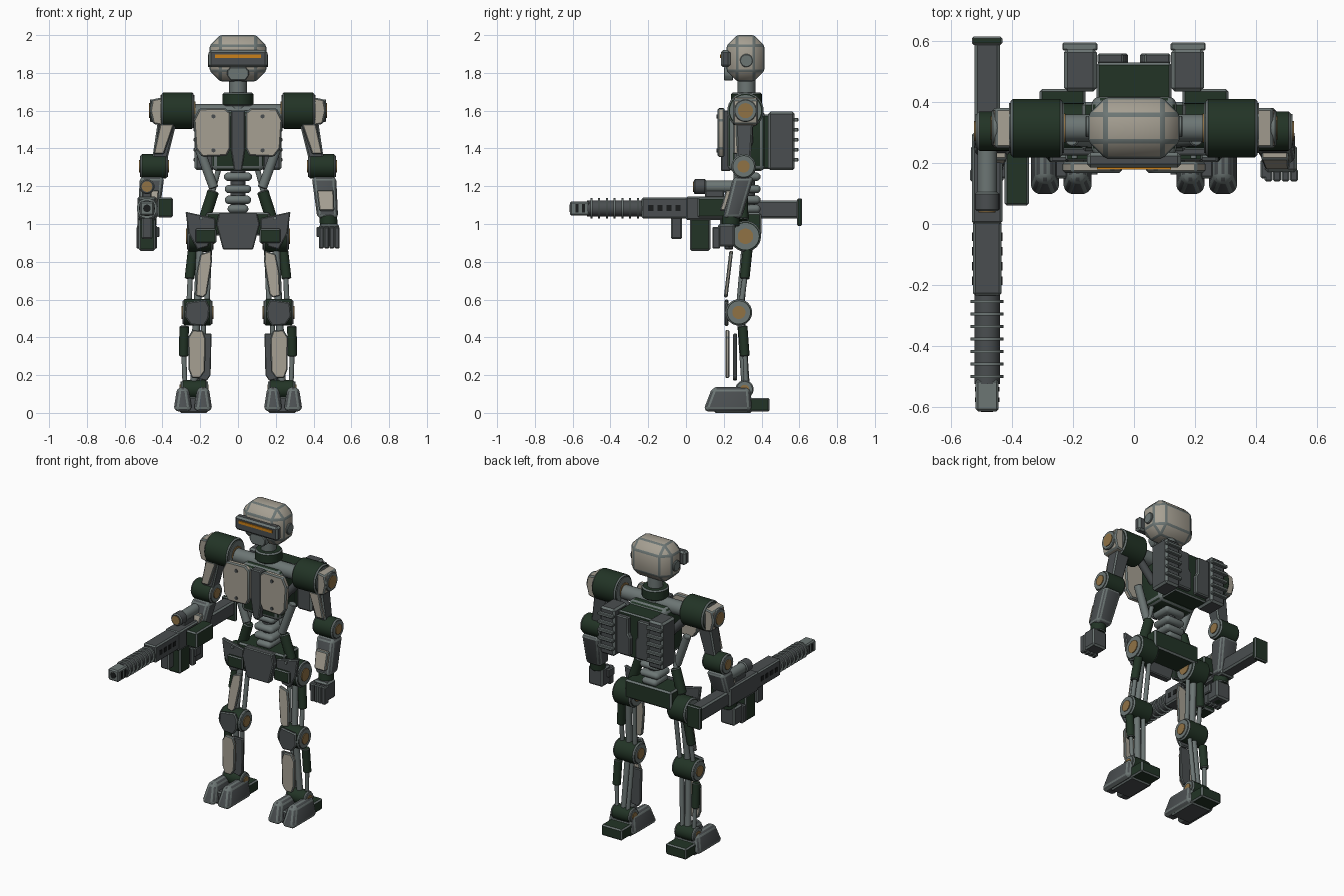
import bpy, bmesh, math
from mathutils import Vector, Matrix


def material(name, rgb):
    m = bpy.data.materials.new(name)
    m.diffuse_color = (*rgb, 1)
    return m


GREEN = material("dark green", (0.016, 0.034, 0.019))
DARK = material("dark gray", (0.068, 0.076, 0.08))
STEEL = material("steel gray", (0.15, 0.18, 0.175))
BEIGE = material("beige armour", (0.38, 0.35, 0.29))
GOLD = material("bronze", (0.28, 0.17, 0.06))
ORANGE = material("orange glow", (0.6, 0.22, 0.01))
BLACK = material("near black", (0.01, 0.012, 0.012))


def bevel(bm, width, mat=-1):
    sharp = [e for e in bm.edges if len(e.link_faces) == 2 and e.calc_face_angle(0) > 0.4]
    bmesh.ops.bevel(bm, geom=sharp, offset=width, segments=1, profile=0.5,
                    affect='EDGES', clamp_overlap=True, material=mat)


def finish(name, bm, mat, bev=0.0, both=False):
    """Worn steel edges, smooth round faces, optional mirrored twin."""
    bmesh.ops.recalc_face_normals(bm, faces=bm.faces)
    if bev:
        bevel(bm, bev, 1)
    for f in bm.faces:
        f.smooth = True
    for e in bm.edges:
        e.smooth = len(e.link_faces) == 2 and e.calc_face_angle(0) < 0.4
    for side in ((1, -1) if both else (1,)):
        if side < 0:
            bmesh.ops.scale(bm, vec=(-1, 1, 1), verts=bm.verts)
            bmesh.ops.reverse_faces(bm, faces=bm.faces)
        full = name if not both else ("left_" if side > 0 else "right_") + name
        me = bpy.data.meshes.new(full)
        bm.to_mesh(me)
        me.materials.append(mat)
        me.materials.append(STEEL)
        bpy.context.collection.objects.link(bpy.data.objects.new(full, me))
    bm.free()


def beam(name, p, q, sp, sq, mat, bev=0.008, both=False, chamfer=0):
    """Block between two level rectangles centred on p and q."""
    bm = bmesh.new()
    rings = [[bm.verts.new((c[0] + i * s[0] / 2, c[1] + j * s[1] / 2, c[2]))
              for i, j in ((-1, -1), (1, -1), (1, 1), (-1, 1))] for c, s in ((p, sp), (q, sq))]
    bm.faces.new(rings[0])
    bm.faces.new(rings[1])
    for k in range(4):
        bm.faces.new((rings[0][k], rings[0][k - 1], rings[1][k - 1], rings[1][k]))
    bmesh.ops.recalc_face_normals(bm, faces=bm.faces)
    if chamfer:
        bevel(bm, chamfer)
    finish(name, bm, mat, bev, both)


def box(name, x, y, z, mat, bev=0.008, both=False, chamfer=0):
    cx, cy = sum(x) / 2, sum(y) / 2
    s = (x[1] - x[0], y[1] - y[0])
    beam(name, (cx, cy, z[0]), (cx, cy, z[1]), s, s, mat, bev, both, chamfer)


def rod(name, p, q, r, mat, bev=0.0, both=False, sides=24, r2=None):
    p, q = Vector(p), Vector(q)
    bm = bmesh.new()
    rot = (q - p).to_track_quat('Z', 'Y').to_matrix().to_4x4()
    bmesh.ops.create_cone(bm, cap_ends=True, segments=sides, radius1=r, radius2=r2 or r,
                          depth=(q - p).length, matrix=Matrix.Translation((p + q) / 2) @ rot)
    finish(name, bm, mat, bev, both)


def plate(name, pts, y0, y1, mat, bev=0.005, both=False, lean=0.0):
    """Front plate: outline in x,z, thickness in y, leaning with height."""
    bm = bmesh.new()
    z0 = min(z for _, z in pts)
    f = bm.faces.new([bm.verts.new((x, y0 + lean * (z - z0), z)) for x, z in pts])
    new = bmesh.ops.extrude_face_region(bm, geom=[f])['geom']
    bmesh.ops.translate(bm, vec=(0, y1 - y0, 0), verts=[v for v in new if isinstance(v, bmesh.types.BMVert)])
    finish(name, bm, mat, bev, both)


def joint(name, x0, x1, y, z, r):
    """Drum with steel hub rings and bronze caps on both ends."""
    rod(name + "_drum", (x0, y, z), (x1, y, z), r, GREEN, 0.008, True, 32)
    rod(name + "_hub", (x0 - 0.005, y, z), (x1 + 0.005, y, z), r * 0.86, STEEL, 0, True, 32)
    rod(name + "_cap", (x0 - 0.01, y, z), (x1 + 0.01, y, z), r * 0.5, GOLD, 0, True)


# Head
box("head", (-0.15, 0.15), (0.215, 0.415), (1.755, 2.0), BEIGE, 0.009, chamfer=0.055)
box("visor", (-0.155, 0.155), (0.185, 0.235), (1.83, 1.92), DARK, 0.012)
box("visor_glow", (-0.122, 0.122), (0.179, 0.19), (1.88, 1.898), ORANGE, 0)
plate("jaw", [(-0.04, 1.76), (0.04, 1.76), (0.058, 1.785), (0.058, 1.81), (0.04, 1.832), (-0.04, 1.832),
              (-0.058, 1.81), (-0.058, 1.785)], 0.2, 0.25, STEEL)
rod("ear", (0.14, 0.32, 1.865), (0.16, 0.32, 1.865), 0.035, STEEL, 0.004, True)
rod("neck", (0, 0.32, 1.58), (0, 0.32, 1.78), 0.047, STEEL)
rod("collar", (0, 0.32, 1.625), (0, 0.32, 1.695), 0.082, GREEN, 0.008)

# Chest
box("torso", (-0.14, 0.14), (0.22, 0.42), (1.28, 1.6), GREEN, 0.01, chamfer=0.02)
plate("chest_plate", [(0.04, 1.4), (0.06, 1.36), (0.19, 1.355), (0.225, 1.4), (0.235, 1.55), (0.205, 1.612),
                      (0.07, 1.615), (0.04, 1.59)], 0.168, 0.205, BEIGE, 0.008, True)
plate("sternum", [(-0.02, 1.28), (0.02, 1.28), (0.038, 1.4), (0.038, 1.6), (-0.038, 1.6), (-0.038, 1.4)],
      0.185, 0.235, DARK)
for z in (1.39, 1.57):
    rod("chest_bolt", (0.13, 0.162, z), (0.13, 0.18, z), 0.011, DARK, 0, True, 12)
rod("shoulder_axle", (-0.25, 0.315, 1.59), (0.25, 0.315, 1.59), 0.045, STEEL)
rod("shoulder_brace", (0.12, 0.33, 1.42), (0.25, 0.33, 1.56), 0.025, DARK, 0, True)

# Backpack
box("pack_core", (-0.123, 0.123), (0.4, 0.53), (1.29, 1.58), GREEN)
box("pack_pod", (0.122, 0.23), (0.435, 0.575), (1.285, 1.595), DARK, 0.012, True)
plate("pack_panel", [(0.02, 1.31), (0.12, 1.31), (0.12, 1.56), (0.035, 1.56), (0.035, 1.45), (0.02, 1.43)],
      0.525, 0.56, DARK, 0.006, True)
for i in range(5):
    z = 1.33 + 0.053 * i
    box("pod_fin", (0.12, 0.235), (0.57, 0.595), (z, z + 0.02), STEEL, 0.004, True)

# Waist
rod("spine", (0, 0.325, 1.0), (0, 0.325, 1.3), 0.04, DARK)
for z, w in ((1.25, 0.15), (1.185, 0.14), (1.128, 0.14), (1.08, 0.11)):
    box("vertebra", (-w / 2, w / 2), (0.255, 0.395), (z - 0.022, z + 0.022), STEEL, 0.004, chamfer=0.014)
rod("waist_tube", (0.205, 0.28, 1.4), (0.128, 0.275, 1.19), 0.025, STEEL, 0.004, True)
rod("waist_piston", (0.18, 0.3, 1.02), (0.13, 0.295, 1.175), 0.031, GREEN, 0.005, True)
rod("waist_piston_rod", (0.14, 0.295, 1.15), (0.1, 0.29, 1.3), 0.014, STEEL, 0, True)

# Pelvis
box("pelvis", (-0.17, 0.17), (0.24, 0.4), (0.94, 1.06), GREEN, 0.01)
plate("groin_plate", [(-0.08, 0.865), (0.08, 0.865), (0.115, 1.0), (0.1, 1.06), (-0.1, 1.06), (-0.115, 1.0)],
      0.205, 0.25, DARK)
plate("hip_plate", [(0.12, 0.98), (0.16, 0.88), (0.215, 0.865), (0.262, 0.95), (0.278, 1.065), (0.12, 1.03)],
      0.225, 0.25, DARK, 0.005, True)
box("hip_pad", (0.115, 0.225), (0.208, 0.235), (0.9, 0.975), GREEN, 0.006, True)
rod("hip_bolt", (0.195, 0.215, 1.03), (0.195, 0.235, 1.03), 0.01, STEEL, 0, True, 12)
joint("hip", 0.135, 0.265, 0.315, 0.935, 0.082)

# Thighs and knees
rod("thigh_bone", (0.2, 0.315, 0.9), (0.215, 0.285, 0.56), 0.02, STEEL, 0, True)
rod("thigh_rod", (0.15, 0.325, 0.9), (0.165, 0.295, 0.56), 0.014, STEEL, 0, True)
rod("thigh_piston", (0.235, 0.33, 0.9), (0.257, 0.31, 0.71), 0.026, GREEN, 0.004, True)
rod("thigh_piston_rod", (0.252, 0.315, 0.74), (0.26, 0.29, 0.56), 0.014, STEEL, 0, True)
plate("thigh_plate", [(0.165, 0.63), (0.185, 0.61), (0.225, 0.62), (0.218, 0.75), (0.2, 0.84), (0.14, 0.86),
                      (0.138, 0.8)], 0.2, 0.22, BEIGE, 0.006, True, 0.12)
joint("knee", 0.14, 0.29, 0.28, 0.532, 0.07)
plate("knee_cap", [(0.155, 0.5), (0.18, 0.46), (0.25, 0.465), (0.282, 0.51), (0.275, 0.585), (0.17, 0.6),
                   (0.15, 0.56)], 0.203, 0.225, DARK, 0.006, True)

# Shins
rod("shin_bone", (0.22, 0.29, 0.5), (0.235, 0.315, 0.12), 0.02, STEEL, 0, True)
rod("shin_rod", (0.18, 0.3, 0.5), (0.2, 0.325, 0.12), 0.014, STEEL, 0, True)
rod("shin_piston", (0.285, 0.3, 0.46), (0.288, 0.312, 0.3), 0.025, GREEN, 0.004, True)
rod("shin_piston_rod", (0.287, 0.312, 0.32), (0.28, 0.32, 0.12), 0.013, STEEL, 0, True)
plate("shin_plate", [(0.175, 0.22), (0.2, 0.185), (0.245, 0.185), (0.262, 0.23), (0.265, 0.4), (0.24, 0.44),
                     (0.185, 0.435), (0.17, 0.39)], 0.208, 0.23, BEIGE, 0.006, True)
plate("calf_guard", [(0.145, 0.2), (0.165, 0.17), (0.215, 0.18), (0.215, 0.42), (0.14, 0.42)],
      0.25, 0.27, DARK, 0.004, True)

# Feet
joint("ankle", 0.165, 0.3, 0.31, 0.125, 0.048)
for x in (0.185, 0.292):
    beam("toe", (x, 0.22, 0.008), (x, 0.24, 0.138), (0.1, 0.26), (0.06, 0.2), DARK, 0.008, True, 0.018)
box("foot_core", (0.16, 0.31), (0.15, 0.35), (0.0, 0.085), DARK, 0.008, True)
box("heel", (0.16, 0.31), (0.31, 0.443), (0.008, 0.08), GREEN, 0.008, True)

# Arms
joint("shoulder", 0.235, 0.405, 0.315, 1.6, 0.096)
plate("shoulder_guard", [(0.4, 1.52), (0.45, 1.53), (0.466, 1.6), (0.455, 1.66), (0.4, 1.67)],
      0.25, 0.38, BEIGE, 0.008, True)
rod("guard_hub", (0.44, 0.315, 1.6), (0.467, 0.315, 1.6), 0.06, STEEL, 0.004, True)
rod("guard_cap", (0.45, 0.315, 1.6), (0.471, 0.315, 1.6), 0.04, GOLD, 0, True)
beam("upper_arm", (0.415, 0.305, 1.34), (0.375, 0.31, 1.54), (0.08, 0.075), (0.1, 0.09), DARK, 0.008, True)
beam("upper_arm_plate", (0.42, 0.265, 1.37), (0.375, 0.265, 1.53), (0.055, 0.03), (0.075, 0.03), BEIGE, 0.006, True)
joint("elbow", 0.375, 0.515, 0.305, 1.305, 0.065)
beam("forearm", (0.475, 0.245, 1.03), (0.455, 0.305, 1.25), (0.11, 0.1), (0.13, 0.11), DARK, 0.01, True, 0.015)
beam("forearm_plate", (0.47, 0.193, 1.07), (0.462, 0.227, 1.18), (0.08, 0.03), (0.09, 0.03), BEIGE, 0.006, True)
rod("wrist", (0.48, 0.235, 0.99), (0.478, 0.24, 1.045), 0.047, GREEN, 0.005, True)
box("palm", (0.43, 0.535), (0.17, 0.26), (0.88, 1.0), DARK, 0.01, True)
for i in range(4):
    x = 0.428 + 0.028 * i
    box("finger", (x, x + 0.026), (0.14, 0.18), (0.87, 0.985), DARK, 0.005, True)
box("thumb", (0.415, 0.44), (0.15, 0.21), (0.93, 0.985), DARK, 0.005, True)

# Gun
GX = -0.482
box("gun_receiver", (GX - 0.05, GX + 0.05), (0.0, 0.3), (1.02, 1.145), DARK)
box("gun_stock", (GX - 0.042, GX + 0.042), (0.28, 0.6), (1.03, 1.125), DARK, 0.01)
box("gun_butt", (GX - 0.05, GX + 0.05), (0.588, 0.615), (0.99, 1.135), GREEN, 0.006)
box("gun_handguard", (GX - 0.047, GX + 0.047), (-0.235, 0.01), (1.03, 1.14), DARK)
for i in range(4):
    y = -0.2 + 0.048 * i
    box("handguard_vent", (GX - 0.05, GX + 0.05), (y, y + 0.028), (1.07, 1.1), BLACK, 0)
rod("gun_barrel", (GX, -0.23, 1.083), (GX, -0.525, 1.083), 0.042, DARK)
for i in range(7):
    y = -0.25 - 0.041 * i
    rod("barrel_ring", (GX, y, 1.083), (GX, y - 0.01, 1.083), 0.054, STEEL)
box("gun_muzzle", (GX - 0.038, GX + 0.038), (-0.615, -0.51), (1.045, 1.12), STEEL)
rod("muzzle_bore", (GX, -0.61, 1.083), (GX, -0.617, 1.083), 0.02, BLACK, 0)
for y in (-0.585, -0.55):
    box("muzzle_vent", (GX - 0.04, GX + 0.04), (y, y + 0.015), (1.06, 1.105), BLACK, 0)
box("gun_side_box", (-0.425, -0.345), (0.06, 0.24), (1.035, 1.14), GREEN)
box("gun_magazine", (GX - 0.045, GX + 0.045), (0.02, 0.13), (0.858, 1.03), GREEN, 0.01)
box("gun_foregrip", (GX - 0.03, GX + 0.03), (-0.08, -0.02), (0.92, 1.04), DARK, 0.008)
box("gun_grip", (GX - 0.028, GX + 0.028), (0.18, 0.24), (0.88, 1.03), GREEN, 0.008)
box("scope_mount", (GX - 0.025, GX + 0.025), (0.1, 0.2), (1.13, 1.18), DARK, 0.005)
rod("scope_tube", (GX, 0.08, 1.198), (GX, 0.27, 1.198), 0.032, STEEL)
rod("scope_front", (GX, 0.042, 1.198), (GX, 0.105, 1.198), 0.04, DARK, 0.006)
rod("scope_lens", (GX, 0.038, 1.198), (GX, 0.05, 1.198), 0.028, GOLD)
